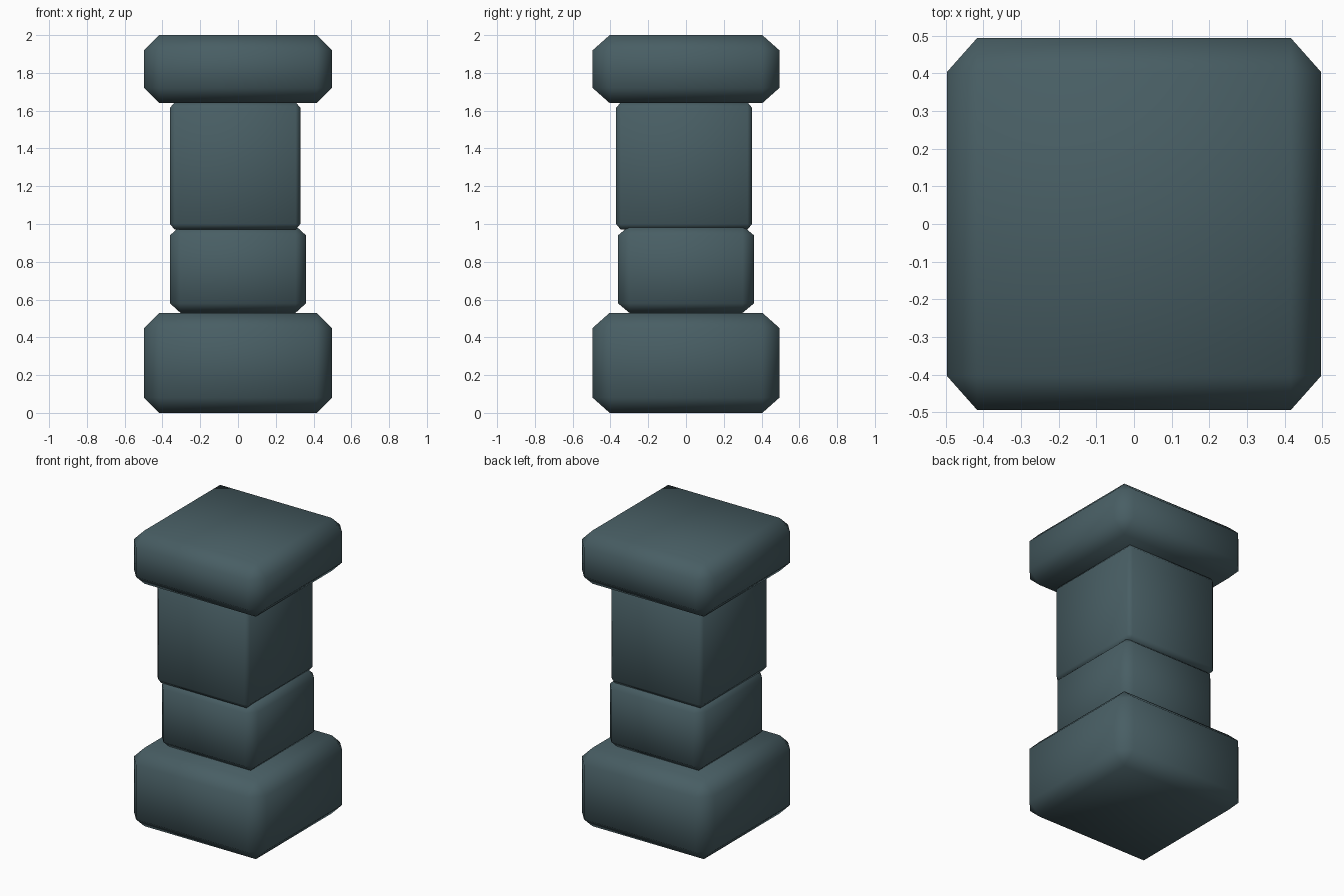
import bpy, bmesh
from mathutils import Vector

if "Cube" in bpy.data.objects:
    bpy.data.objects.remove(bpy.data.objects["Cube"])

stone = bpy.data.materials.new("dark slate")
stone.diffuse_color = (0.065, 0.112, 0.127, 1)
stone.use_nodes = True
stone.node_tree.nodes["Principled BSDF"].inputs["Base Color"].default_value = stone.diffuse_color


def block(name, lo, hi, inset):
    """Softly shaded box with chamfered edges; inset is the chamfer per axis."""
    lo, hi = Vector(lo), Vector(hi)
    bm = bmesh.new()
    bmesh.ops.create_cube(bm, size=2)
    bmesh.ops.bevel(bm, geom=bm.edges[:], offset=0.5, segments=1,
                    affect='EDGES', profile=0.5)
    # stretch the bevelled cube so each axis gets its own size and chamfer
    for v in bm.verts:
        for i in range(3):
            d = 0 if abs(v.co[i]) > 0.9 else inset[i]
            v.co[i] = hi[i] - d if v.co[i] > 0 else lo[i] + d
    for f in bm.faces:
        f.smooth = True
    me = bpy.data.meshes.new(name)
    bm.to_mesh(me)
    bm.free()
    me.materials.append(stone)
    ob = bpy.data.objects.new(name, me)
    bpy.context.collection.objects.link(ob)


# wide plinth and cap
block("base", (-.497, -.494, 0), (.497, .494, .53), (.08, .09, .08))
block("cap", (-.497, -.494, 1.64), (.497, .494, 2), (.08, .09, .08))
# two stacked shaft stones, the upper one slightly off centre
block("lower_shaft", (-.36, -.36, .53), (.36, .36, .99), (.055, .06, .05))
block("upper_shaft", (-.36, -.37, .97), (.33, .35, 1.645), (.025, .025, .03))
